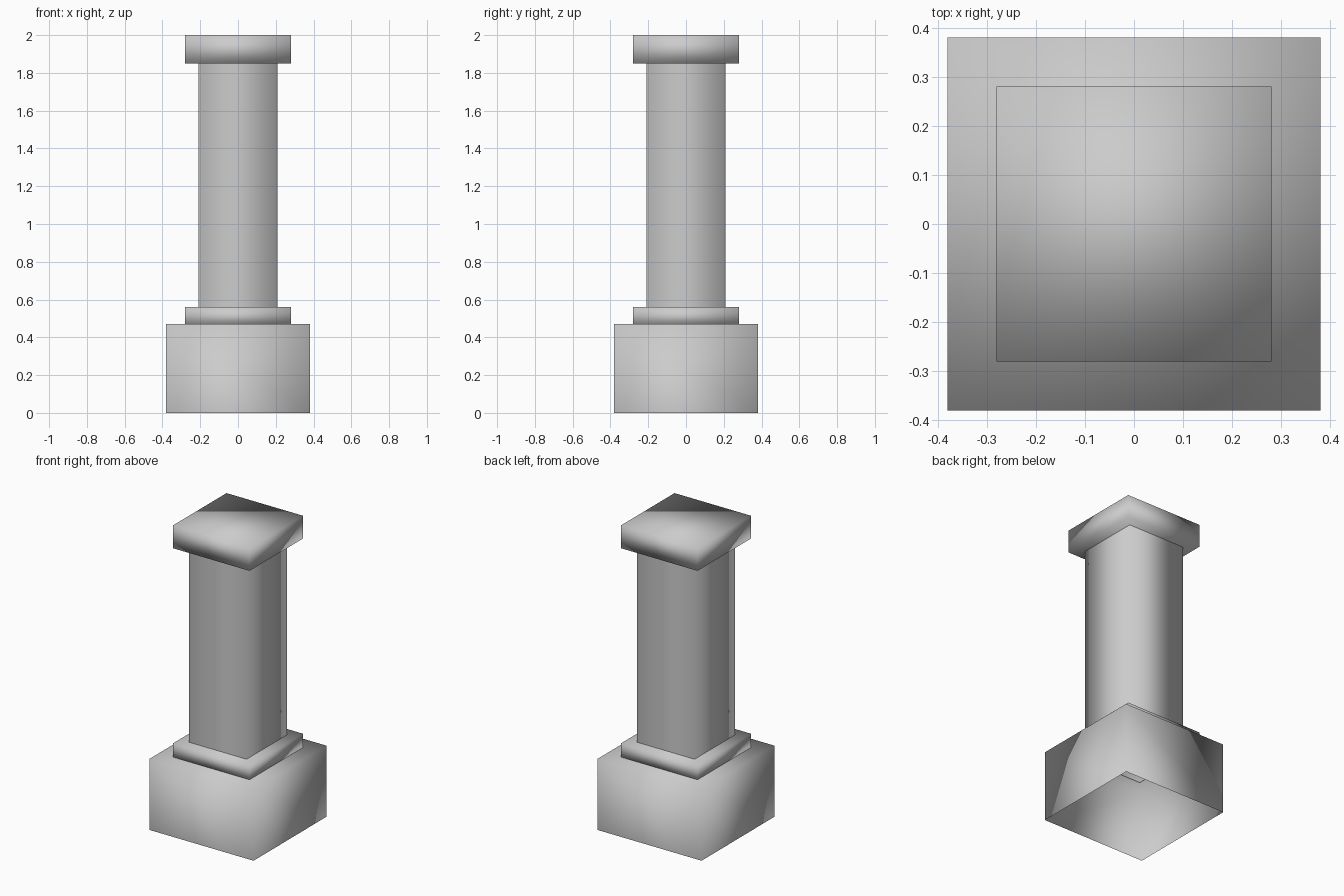
import bpy
import bmesh

# Remove the default cube only
cube = bpy.data.objects.get("Cube")
if cube:
    bpy.data.objects.remove(cube, do_unlink=True)

# Single stone colour
stone = bpy.data.materials.new("light_grey_stone")
stone.use_nodes = True
grey = (0.6, 0.6, 0.6, 1.0)
stone.diffuse_color = grey
stone.node_tree.nodes["Principled BSDF"].inputs["Base Color"].default_value = grey


def block(name, half, z0, z1, open_bottom=False, open_top=False):
    """Square block with soft shading, optionally without its end faces."""
    bm = bmesh.new()
    bmesh.ops.create_cube(bm, size=2)
    for v in bm.verts:
        v.co.x *= half
        v.co.y *= half
        v.co.z = z1 if v.co.z > 0 else z0
    bm.normal_update()
    drop = [f for f in bm.faces
            if (open_bottom and f.normal.z < -0.5) or (open_top and f.normal.z > 0.5)]
    bmesh.ops.delete(bm, geom=drop, context='FACES_ONLY')
    for f in bm.faces:
        f.smooth = True
    mesh = bpy.data.meshes.new(name)
    bm.to_mesh(mesh)
    bm.free()
    mesh.materials.append(stone)
    obj = bpy.data.objects.new(name, mesh)
    bpy.context.collection.objects.link(obj)
    return obj


# Hollow plinth, collar, square shaft and cap
block("plinth", 0.38, 0.0, 0.47, open_bottom=True)
block("collar", 0.28, 0.46, 0.56)
block("shaft", 0.21, 0.55, 1.86, open_bottom=True, open_top=True)
block("cap", 0.28, 1.85, 2.0)
